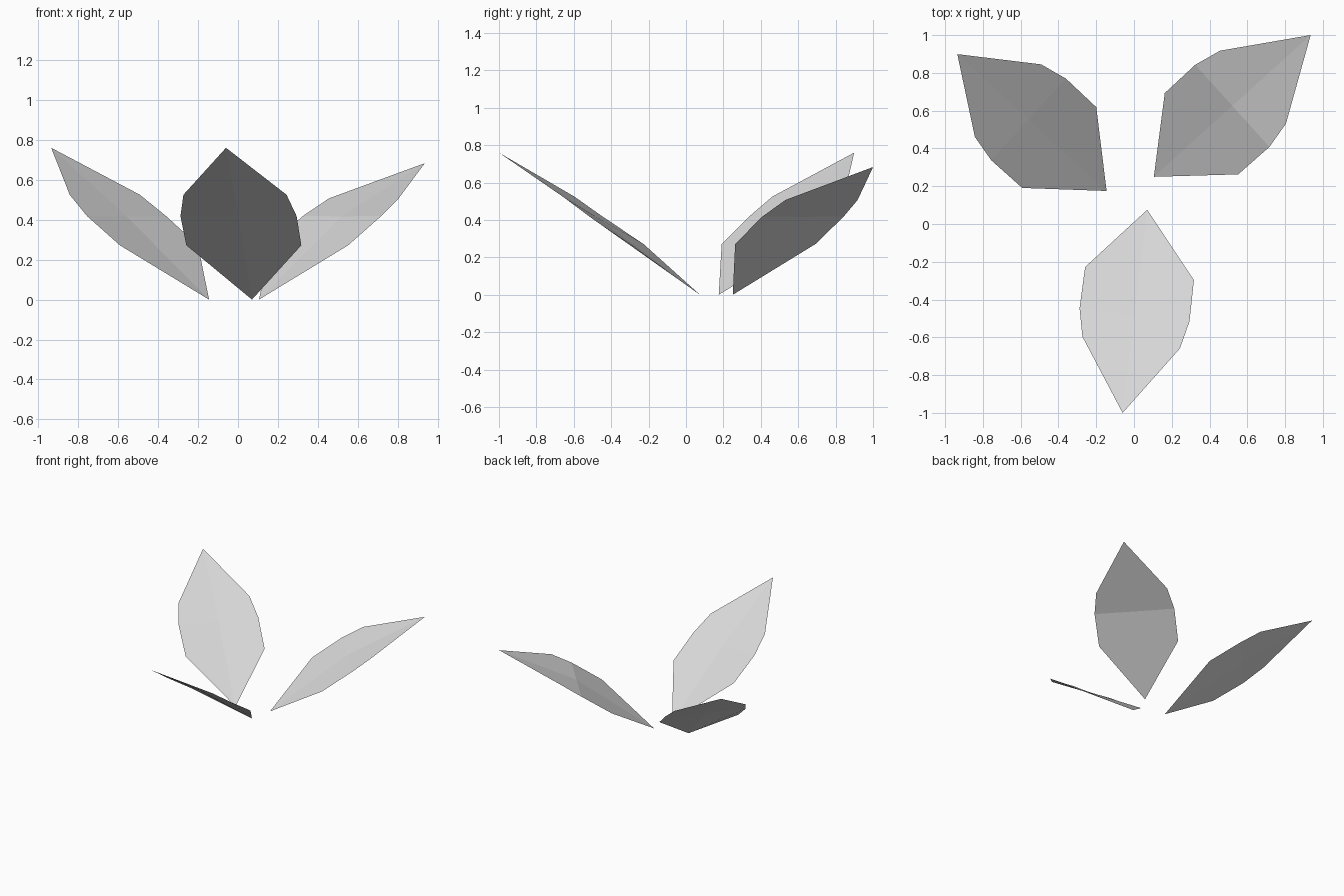
import bpy
import bmesh
from math import radians
from mathutils import Matrix, Vector

cube = bpy.data.objects.get("Cube")
if cube:
    bpy.data.objects.remove(cube, do_unlink=True)

# One plain material for every leaf
leaf_grey = bpy.data.materials.new("pale_grey")
leaf_grey.use_nodes = True
leaf_grey.diffuse_color = (0.7, 0.7, 0.7, 1)
for node in leaf_grey.node_tree.nodes:
    if node.type == 'BSDF_PRINCIPLED':
        node.inputs["Base Color"].default_value = leaf_grey.diffuse_color

# Leaf outline: distance along the midrib and half width
LOW, MIDDLE, SHOULDER = (0.34, 0.29), (0.56, 0.293), (0.708, 0.26)


def make_leaf(name, base, angle, length, shoulder_height, tip_height):
    """Thin folded leaf that rises from its base along the given heading."""
    bm = bmesh.new()
    root = bm.verts.new((0, 0, 0))
    centre = bm.verts.new((MIDDLE[0], 0, 0.417))
    tip = bm.verts.new((length, 0, tip_height))
    heights = (0.272, 0.418, shoulder_height)

    # Both halves share the midrib; each half is split at the widest point
    for side in (1, -1):
        low, middle, shoulder = [
            bm.verts.new((along, side * width, height))
            for (along, width), height in zip((LOW, MIDDLE, SHOULDER), heights)]
        for loop in ([root, centre, middle, low], [centre, tip, shoulder, middle]):
            bm.faces.new(loop if side > 0 else loop[::-1])

    # Turn to the heading and move to the base
    place = Matrix.Translation(Vector((*base, 0))) @ Matrix.Rotation(radians(angle), 4, 'Z')
    bm.transform(place)
    mesh = bpy.data.meshes.new(name)
    bm.to_mesh(mesh)
    bm.free()
    mesh.materials.append(leaf_grey)
    leaf = bpy.data.objects.new(name, mesh)
    bpy.context.collection.objects.link(leaf)
    return leaf


make_leaf("front_leaf", (0.07, 0.075), 263.1, 1.083, 0.525, 0.76)
make_leaf("back_left_leaf", (0.105, 0.25), 42.1, 1.119, 0.507, 0.683)
make_leaf("back_right_leaf", (-0.145, 0.175), 137.5, 1.072, 0.525, 0.76)
